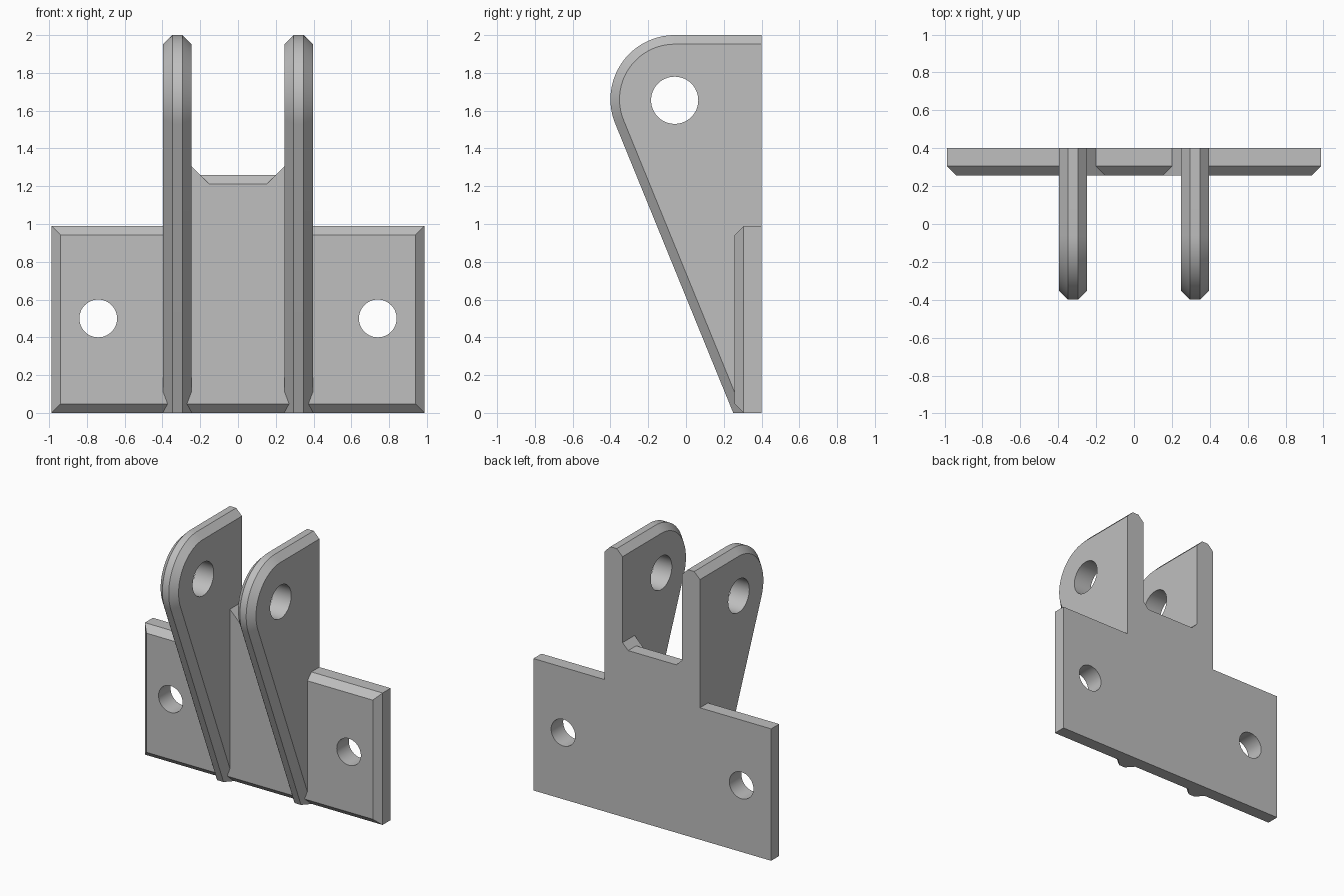
import bpy, bmesh, math
from mathutils import Vector

cube = bpy.data.objects.get("Cube")
if cube:
    bpy.data.objects.remove(cube, do_unlink=True)

grey = bpy.data.materials.new("plain_grey")
grey.use_nodes = True
colour = (0.52, 0.52, 0.52, 1)
grey.diffuse_color = colour
grey.node_tree.nodes["Principled BSDF"].inputs["Base Color"].default_value = colour

BACK, FRONT, CH = 0.4, 0.257, 0.048   # plate faces and chamfer width


def loft(name, rings):
    """Closed solid through rings of equal point count."""
    bm = bmesh.new()
    rows = [[bm.verts.new(p) for p in ring] for ring in rings]
    n = len(rows[0])
    for a, b in zip(rows, rows[1:]):
        for i in range(n):
            j = (i + 1) % n
            bm.faces.new((a[i], a[j], b[j], b[i]))
    bm.faces.new(rows[0][::-1])
    bm.faces.new(rows[-1])
    bmesh.ops.recalc_face_normals(bm, faces=bm.faces)
    mesh = bpy.data.meshes.new(name)
    bm.to_mesh(mesh)
    bm.free()
    mesh.materials.append(grey)
    obj = bpy.data.objects.new(name, mesh)
    bpy.context.collection.objects.link(obj)
    return obj


def rod(name, centre, radius, axis):
    """Cylinder used to drill a hole along x or y."""
    c = Vector(centre)
    rings = []
    for d in (-0.3, 0.3):
        ring = []
        for i in range(48):
            u = radius * math.cos(math.tau * i / 48)
            v = radius * math.sin(math.tau * i / 48)
            ring.append(c + Vector((d, u, v) if axis == "x" else (u, d, v)))
        rings.append(ring)
    return loft(name, rings)


def combine(target, tool, operation):
    mod = target.modifiers.new(operation, "BOOLEAN")
    mod.operation = operation
    mod.solver = "EXACT"
    mod.object = tool
    bpy.ops.object.select_all(action="DESELECT")
    bpy.context.view_layer.objects.active = target
    target.select_set(True)
    bpy.ops.object.modifier_apply(modifier=mod.name)
    bpy.data.objects.remove(tool, do_unlink=True)


def rect(y, inset):
    x, lo, hi = 0.987 - inset, inset, 0.99 - inset
    return [(-x, y, lo), (x, y, lo), (x, y, hi), (-x, y, hi)]


# Fin outline: straight back and top, round nose, tangent slope to the foot
NOSE_Y, NOSE_Z, RADIUS, FOOT_Y = -0.06, 1.66, 0.34, 0.25
reach = math.hypot(FOOT_Y - NOSE_Y, NOSE_Z)
END = math.tau + math.atan2(-NOSE_Z, FOOT_Y - NOSE_Y) - math.acos(RADIUS / reach)


def fin_ring(x, inset):
    r = RADIUS - inset
    pts = [(x, BACK, 0), (x, BACK, NOSE_Z + r)]
    for i in range(33):
        a = math.pi / 2 + (END - math.pi / 2) * i / 32
        pts.append((x, NOSE_Y + r * math.cos(a), NOSE_Z + r * math.sin(a)))
    pts.append((x, FOOT_Y - inset / math.cos(END), 0))
    return pts


# Wall plate with chamfered front rim
bracket = loft("bracket", [rect(BACK, 0), rect(FRONT + CH, 0), rect(FRONT, CH)])

# Raised web between the fins, chamfered at its top front edge
top = 1.26
web_profile = [(BACK, 0.2), (BACK, top), (FRONT + CH, top),
               (FRONT, top - CH), (FRONT, 0.2)]
combine(bracket, loft("web", [[(x, y, z) for y, z in web_profile]
                              for x in (-0.3, 0.3)]), "UNION")

for s in (-1, 1):
    # Corner gusset between web and fin
    tri = [(0.27, 1.33), (0.15, 1.21), (0.27, 1.21)]
    combine(bracket, loft("gusset", [[(s * x, y, z) for x, z in tri]
                                     for y in (FRONT, BACK)]), "UNION")
    # Fin with chamfered rim
    inner, outer = 0.247, 0.396
    combine(bracket, loft("fin", [fin_ring(s * inner, CH), fin_ring(s * (inner + CH), 0),
                                  fin_ring(s * (outer - CH), 0),
                                  fin_ring(s * outer, CH)]), "UNION")

for s in (-1, 1):
    # Pin hole through the fin, screw hole through the plate
    combine(bracket, rod("pin_hole", (s * 0.32, NOSE_Y, 1.655), 0.125, "x"), "DIFFERENCE")
    combine(bracket, rod("screw_hole", (s * 0.74, 0.33, 0.5), 0.1, "y"), "DIFFERENCE")

bpy.ops.object.select_all(action="DESELECT")
bracket.select_set(True)
bpy.context.view_layer.objects.active = bracket
bpy.ops.object.shade_smooth_by_angle(angle=math.radians(25))
